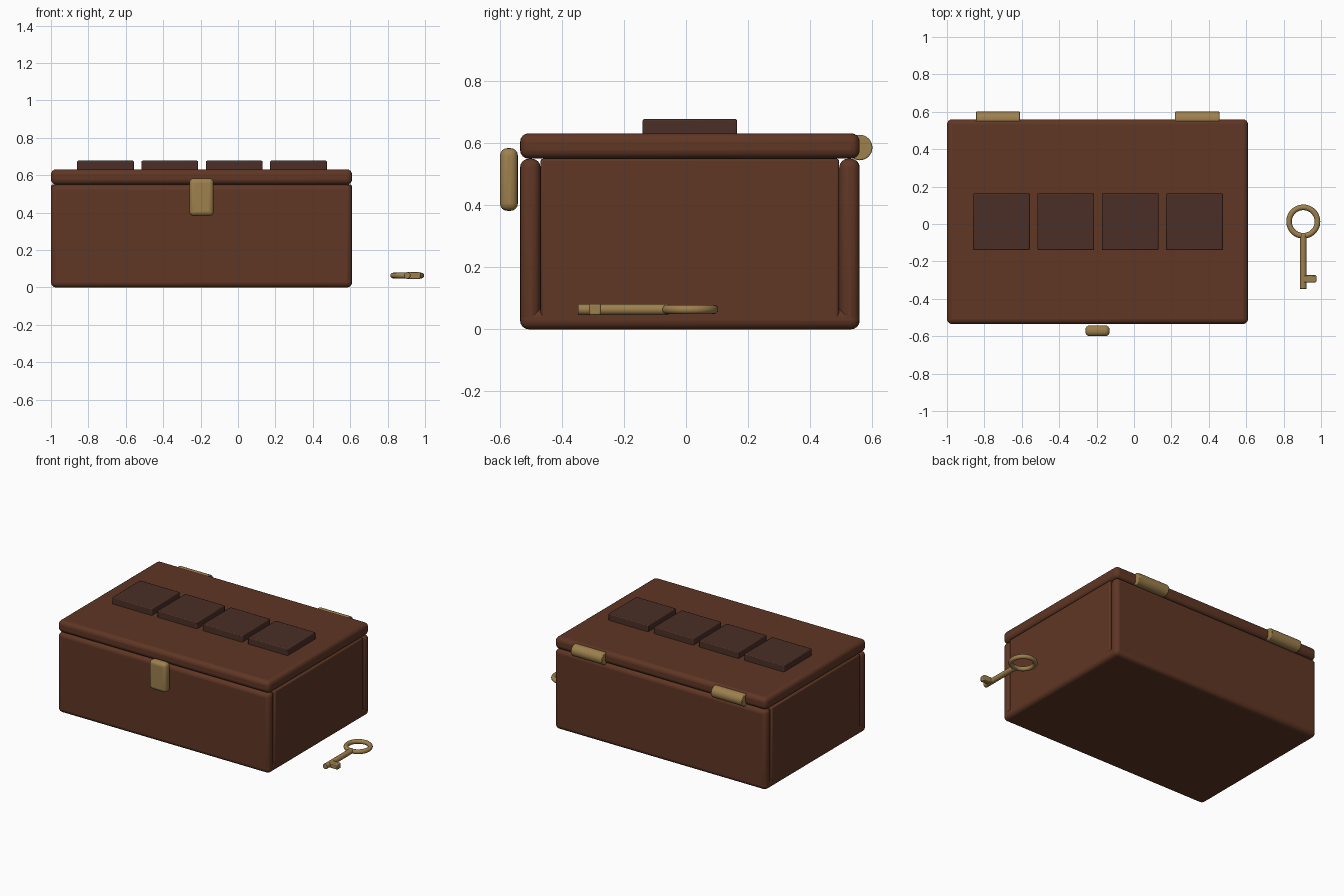
import bpy, math
from mathutils import Vector

if "Cube" in bpy.data.objects:
    bpy.data.objects.remove(bpy.data.objects["Cube"])


def material(name, rgb):
    m = bpy.data.materials.new(name)
    m.use_nodes = True
    m.diffuse_color = (*rgb, 1)
    m.node_tree.nodes["Principled BSDF"].inputs["Base Color"].default_value = (*rgb, 1)
    return m


wood = material("brown wood", (0.115, 0.037, 0.018))
dark_wood = material("dark wood", (0.07, 0.028, 0.019))
brass = material("brass", (0.34, 0.215, 0.075))


def finish(name, mat, bevel=0, segments=4):
    ob = bpy.context.object
    ob.name = name
    ob.data.materials.append(mat)
    bpy.ops.object.transform_apply(location=False, rotation=True, scale=True)
    if bevel:
        mod = ob.modifiers.new("rounded edges", "BEVEL")
        mod.width, mod.segments = bevel, segments
        mod.limit_method = "ANGLE"
    bpy.ops.object.shade_smooth_by_angle(angle=math.radians(35))
    return ob


def box(name, low, high, mat, bevel=0, segments=4):
    low, high = Vector(low), Vector(high)
    bpy.ops.mesh.primitive_cube_add(size=1, location=(low + high) / 2)
    bpy.context.object.scale = high - low
    return finish(name, mat, bevel, segments)


LEFT, RIGHT, FRONT, BACK = -1.0, 0.61, -0.535, 0.56
RIM, WALL, ROUND = 0.55, 0.066, 0.028

# Chest body: floor, front and back boards, end panels between them
box("floor", (LEFT, FRONT, 0), (RIGHT, BACK, WALL), wood, ROUND)
box("front_board", (LEFT, FRONT, 0), (RIGHT, FRONT + WALL, RIM), wood, ROUND)
box("back_board", (LEFT, BACK - WALL, 0), (RIGHT, BACK, RIM), wood, ROUND)
for name, x in (("right_end", LEFT), ("left_end", RIGHT - WALL)):
    box(name, (x, FRONT + WALL, 0.025), (x + WALL, BACK - WALL, RIM), wood, 0.008, 2)

# Lid with a row of four raised tiles
box("lid", (LEFT, FRONT, RIM), (RIGHT, BACK, 0.632), wood, ROUND)
for i in range(4):
    x = -0.86 + i * 0.344
    box(f"lid_tile_{i + 1}", (x, -0.14, 0.60), (x + 0.303, 0.165, 0.678), dark_wood, 0.006, 2)

# Front latch
box("latch", (-0.26, -0.6, 0.382), (-0.13, -0.542, 0.584), brass, 0.024)

# Hinge barrels at the back
for name, x in (("right_hinge", -0.727), ("left_hinge", 0.338)):
    bpy.ops.mesh.primitive_cylinder_add(vertices=32, radius=0.041, depth=0.236,
                                        location=(x, 0.56, 0.586),
                                        rotation=(0, math.pi / 2, 0))
    finish(name, brass, 0.004, 2)

# Key lying beside the chest
KEY_X, KEY_Z = 0.905, 0.064
bpy.ops.mesh.primitive_torus_add(location=(KEY_X, 0.013, KEY_Z), major_radius=0.076,
                                 minor_radius=0.015, major_segments=48, minor_segments=12)
finish("key_ring", brass)
bpy.ops.mesh.primitive_cylinder_add(vertices=24, radius=0.018, depth=0.294,
                                    location=(KEY_X, -0.201, KEY_Z),
                                    rotation=(math.pi / 2, 0, 0))
finish("key_shaft", brass, 0.004, 2)
box("key_bit", (KEY_X, -0.312, KEY_Z - 0.018), (0.975, -0.274, KEY_Z + 0.018), brass, 0.005, 2)
